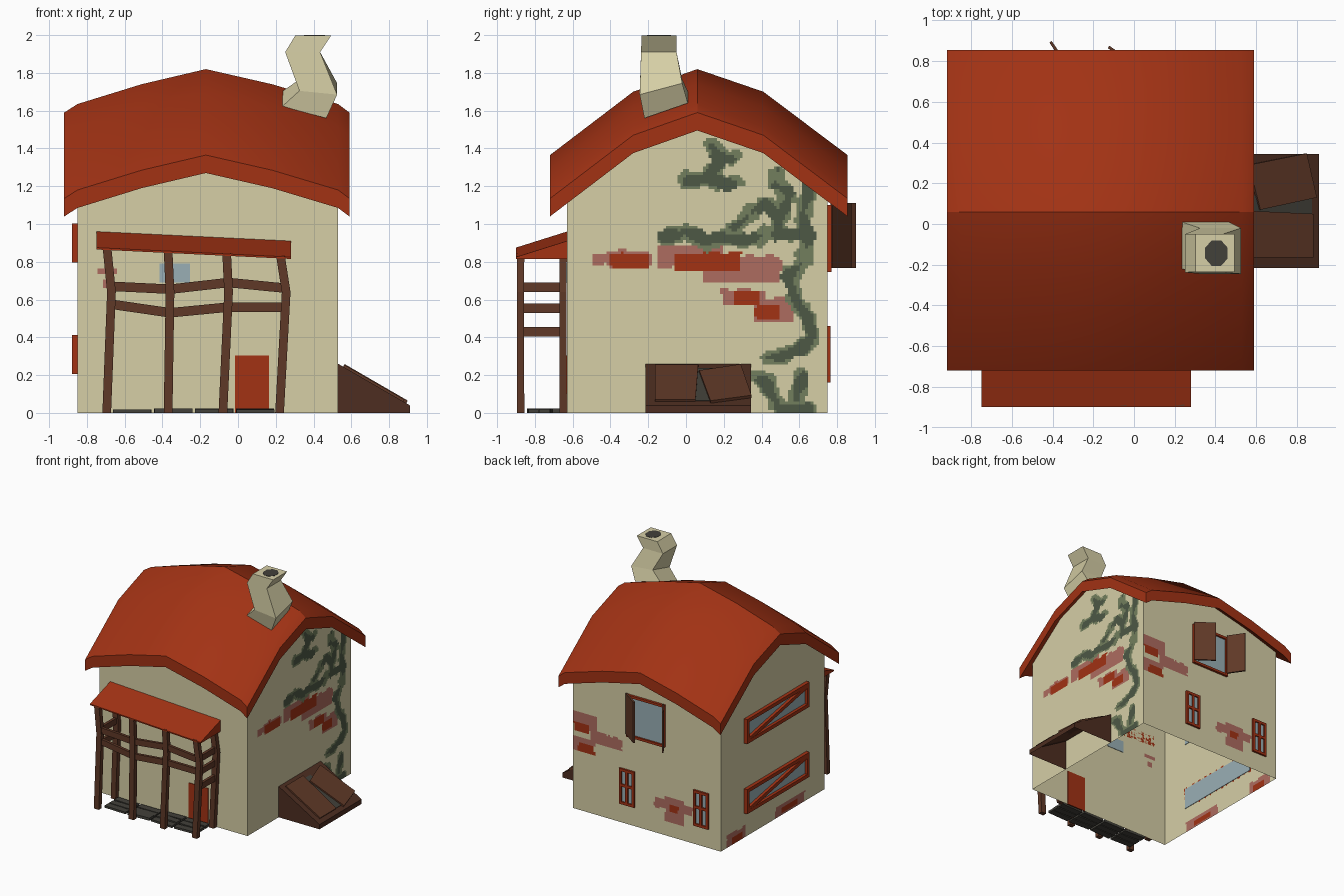
import bpy, bmesh, math, random
from mathutils import Vector, Matrix, noise

if "Cube" in bpy.data.objects:
    bpy.data.objects.remove(bpy.data.objects["Cube"])
random.seed(4)

def material(name, r, g, b):
    m = bpy.data.materials.new(name)
    m.diffuse_color = (r, g, b, 1)
    m.use_nodes = True
    m.node_tree.nodes["Principled BSDF"].inputs["Base Color"].default_value = m.diffuse_color
    return m

CREAM = material("cream plaster", .67, .62, .38)
RED = material("roof red", .36, .032, .007)
WOOD = material("brown wood", .115, .04, .02)
DARK = material("dark wood", .075, .027, .015)
GLASS = material("grey blue glass", .32, .43, .46)
PALE = material("worn brick", .42, .15, .115)
SAGE = material("sage leaf", .17, .21, .11)
LEAF = material("dark leaf", .075, .098, .06)
COAL = material("charcoal", .055, .052, .042)

X, Y, Z = Vector((1, 0, 0)), Vector((0, 1, 0)), Vector((0, 0, 1))

def finish(name, bm, *mats, smooth=False, recalc=True):
    if recalc:
        bmesh.ops.recalc_face_normals(bm, faces=bm.faces)
    me = bpy.data.meshes.new(name)
    bm.to_mesh(me)
    bm.free()
    for m in mats:
        me.materials.append(m)
    ob = bpy.data.objects.new(name, me)
    bpy.context.collection.objects.link(ob)
    if smooth:
        bpy.context.view_layer.objects.active = ob
        ob.select_set(True)
        bpy.ops.object.shade_smooth_by_angle(angle=math.radians(30))
        ob.select_set(False)
    return ob

def loft(bm, rings):
    """Join equal rings of points with side faces and two caps."""
    vs = [[bm.verts.new(p) for p in r] for r in rings]
    n = len(vs[0])
    for a, b in zip(vs, vs[1:]):
        for i in range(n):
            j = (i + 1) % n
            bm.faces.new((a[i], a[j], b[j], b[i]))
    bm.faces.new(vs[0][::-1])
    bm.faces.new(vs[-1])

def sweep(bm, pts, s, t):
    """Beam through points; s and t are the half-size vectors of its section."""
    loft(bm, [[Vector(p) + a * s + b * t for a, b in ((-1, -1), (1, -1), (1, 1), (-1, 1))] for p in pts])

def beam(bm, p, q, side, w, h):
    p, q = Vector(p), Vector(q)
    t = (q - p).normalized().cross(side).normalized()
    sweep(bm, (p, q), side * w / 2, t * h / 2)

def box(bm, lo, hi):
    c, d = (Vector(lo) + Vector(hi)) / 2, (Vector(hi) - Vector(lo)) / 2
    sweep(bm, ((c.x, c.y, lo[2]), (c.x, c.y, hi[2])), X * d.x, Y * d.y)

def interp(v, knots):
    for (a, fa), (b, fb) in zip(knots, knots[1:]):
        if v <= b:
            return fa + (fb - fa) * (v - a) / (b - a)
    return knots[-1][1]

# Roof: sagging in both directions
RX = [(-.92, .23), (-.85, .185), (-.51, .08), (-.17, 0), (.18, .08), (.53, .185), (.59, .23)]
RY = [(-.72, .455), (-.28, .12), (.06, 0), (.41, .12), (.855, .455)]
def roof_z(x, y):
    return 1.82 - interp(x, RX) - interp(y, RY)

bm = bmesh.new()
nx, ny = len(RX), len(RY)
V = {(i, j, k): bm.verts.new((RX[i][0], RY[j][0], roof_z(RX[i][0], RY[j][0]) - .095 * k))
     for i in range(nx) for j in range(ny) for k in (0, 1)}
for k in (0, 1):
    for i in range(nx - 1):
        for j in range(ny - 1):
            bm.faces.new([V[i + a, j + b, k] for a, b in ((0, 0), (1, 0), (1, 1), (0, 1))])
for i in range(nx - 1):
    for j in (0, ny - 1):
        bm.faces.new((V[i, j, 0], V[i + 1, j, 0], V[i + 1, j, 1], V[i, j, 1]))
for j in range(ny - 1):
    for i in (0, nx - 1):
        bm.faces.new((V[i, j, 0], V[i, j + 1, 0], V[i, j + 1, 1], V[i, j, 1]))
finish("roof", bm, RED, smooth=True)

# Painted wear: rectangles (u0, u1, z0, z1) of worn brick and bare red brick, vines as paths
BRICK = {
    "right": ([(-.5, -.18, .785, .84), (-.42, -.19, .765, .86), (-.15, .2, .77, .88), (.08, .5, .69, .83),
               (.19, .42, .57, .65), (.36, .57, .48, .61)],
              [(-.4, -.2, .765, .845), (-.06, .29, .75, .845), (.25, .39, .57, .645), (.37, .5, .5, .57)]),
    "back": ([(.3, .53, .69, .82), (.07, .36, .6, .7), (.33, .53, .5, .62), (-.59, -.22, .22, .3), (-.5, -.32, .12, .33)],
             [(.38, .53, .66, .74), (.33, .48, .5, .57), (-.46, -.36, .21, .27)]),
    "left": ([(.42, .67, 0, .1), (-.36, .02, 0, .09)], [(.47, .6, 0, .06), (-.28, -.05, .01, .06)]),
    "front": ([(-.75, -.64, .735, .765), (-.72, -.68, .66, .7)], []),
}
VINES = [[(.14, 1.41), (.18, 1.33), (.1, 1.24), (0, 1.22)], [(.15, 1.36), (.25, 1.35)], [(.1, 1.24), (.26, 1.22)],
         [(-.12, .93), (0, .96), (.1, .91), (.2, .93), (.33, .91), (.46, .95), (.62, .94)],
         [(.25, .98), (.36, 1.07), (.43, 1.1), (.5, 1.04), (.48, .94)], [(.48, 1.27), (.48, 1.2), (.55, 1.16), (.5, 1.05)],
         [(.65, 1.2), (.62, 1.05), (.65, .95), (.62, .8), (.54, .72), (.58, .6), (.65, .5), (.67, .4), (.6, .33), (.43, .29)],
         [(.4, .19), (.47, .08), (.5, .02), (.64, .02)], [(.62, .2), (.58, .07)]]

def path_distance(p, path):
    best = 9
    for a, b in zip(path, path[1:]):
        a, b = Vector(a), Vector(b)
        f = max(0, min(1, (p - a).dot(b - a) / (b - a).length_squared))
        best = min(best, (p - a - f * (b - a)).length)
    return best

def paint(wall, u, z):
    n = noise.noise(Vector((u * 16, z * 16, 3)))
    if wall == "right" and u > -.25:
        d = min(path_distance(Vector((u, z)), v) for v in VINES)
        if d < .043 + .03 * n:
            m = noise.noise(Vector((u * 9, z * 9, 8)))
            return 4 if d < .027 + .05 * m else 3
    pale, bare = BRICK[wall]
    for rects, index in ((bare, 2), (pale, 1)):
        for a, b, c, e in rects:
            if a - .02 * n < u < b + .02 * n and c - .01 * n < z < e + .01 * n:
                return index
    return 0

# Walls: open-bottomed sheets rising into the roof, coloured by rule
WALLS = {"front": lambda u: (u, -.63), "back": lambda u: (u, .75),
         "left": lambda u: (-.85, u), "right": lambda u: (.53, u)}
STEP = .015
for wall, place in WALLS.items():
    u0 = -.85 if wall in ("front", "back") else -.63
    bm, cache = bmesh.new(), {}
    def vert(i, j):
        x, y = place(u0 + i * STEP)
        z = min(j * STEP, roof_z(x, y) - .05)
        key = (i, round(z, 4))
        if key not in cache:
            cache[key] = bm.verts.new((x, y, z))
        return cache[key]
    for i in range(92):
        for j in range(120):
            ring = list(dict.fromkeys((vert(i, j), vert(i + 1, j), vert(i + 1, j + 1), vert(i, j + 1))))
            if len(ring) > 2:
                if wall in ("back", "left"):
                    ring.reverse()
                f = bm.faces.new(ring)
                f.material_index = paint(wall, u0 + (i + .5) * STEP, (j + .5) * STEP)
    finish(wall + "_wall", bm, CREAM, PALE, RED, SAGE, LEAF, recalc=False)

# Crooked chimney: x left, x right, y front, y back, z front-left, tilt in x, tilt in y
bm = bmesh.new()
loft(bm, [[(a, c, z), (b, c, z + tx), (b, d, z + tx + ty), (a, d, z + ty)] for a, b, c, d, z, tx, ty in (
    (.235, .467, -.22, .01, 1.623, -.063, .08), (.325, .525, -.245, -.02, 1.705, -.02, .06),
    (.25, .435, -.238, -.05, 1.91, 0, 0), (.303, .493, -.235, -.05, 1.998, 0, 0))])
finish("chimney", bm, CREAM)
bm = bmesh.new()
loft(bm, [[(.405 + .06 * math.cos(a), -.143 + .068 * math.sin(a), z)
           for a in (math.pi / 8 + k * math.pi / 4 for k in range(8))] for z in (1.995, 2.0)])
finish("chimney_hole", bm, COAL)

# Porch: wedge roof, bent posts, rails and planks
bm = bmesh.new()
loft(bm, [[(x, -.9, .865 + s), (x, -.9, .875 + s), (x, -.63, .96 + s), (x, -.63, .865 + s)]
          for x, s in ((-.75, 0), (.28, -.05))])
finish("porch_roof", bm, RED)
POSTS = [(-.695, -.67, -.693), (-.37, -.36, -.37), (-.08, -.05, -.06), (.22, .255, .225)]
bm = bmesh.new()
for i, (a, b, c) in enumerate(POSTS):
    for y in (-.875, -.65) if i in (0, 3) else (-.875,):
        sweep(bm, ((a, y, 0), (b, y - .002, .64), (c, y, .87 - .013 * i)), X * .023, Y * .019)
finish("porch_posts", bm, WOOD)
bm = bmesh.new()
for heights in ((.67, .655, .69, .66), (.575, .53, .56, .56)):
    for i in range(3):
        beam(bm, (POSTS[i][1], -.875, heights[i]), (POSTS[i + 1][1], -.875, heights[i + 1]), Y, .024, .05)
for x, zs in ((-.675, (.665, .555)), (.245, (.665, .555, .43))):
    for z in zs:
        beam(bm, (x, -.875, z), (x, -.65, z), X, .024, .05)
finish("porch_rails", bm, WOOD)
bm = bmesh.new()
for i in range(4):
    for j in range(3):
        c = Vector((-.56 + i * .217, -.81 + j * .064, 0))
        s = Matrix.Rotation(random.uniform(-.06, .06), 3, 'Z') @ X
        sweep(bm, (c, c + Z * random.uniform(.016, .024)), s * .1, Z.cross(s) * .028)
finish("porch_planks", bm, COAL)

# Front door and front window
bm = bmesh.new()
box(bm, (-.015, -.635, 0), (.165, -.626, .305))
finish("front_door", bm, RED)
bm = bmesh.new()
box(bm, (-.415, -.634, .69), (-.255, -.626, .79))
finish("front_glass", bm, GLASS)

# Framed windows on the back and left walls
def window(name, wall, u0, u1, z0, z1, depth, bars, w=.025):
    back = wall == "back"
    P = (lambda u, z: Vector((u, .75 + depth / 2, z))) if back else (lambda u, z: Vector((-.85 - depth / 2, u, z)))
    side, h = (Y if back else X), w / 2
    bm = bmesh.new()
    for z in (z0 + h, z1 - h):
        beam(bm, P(u0, z), P(u1, z), side, depth, w)
    for u in (u0 + h, u1 - h):
        beam(bm, P(u, z0), P(u, z1), side, depth, w)
    for a, b in bars:
        beam(bm, P(*a), P(*b), side, depth * .9, w)
    finish(name + "_frame", bm, RED)
    bm = bmesh.new()
    if back:
        box(bm, (u0 + h, .746, z0 + h), (u1 - h, .755, z1 - h))
    else:
        box(bm, (-.855, u0 + h, z0 + h), (-.846, u1 - h, z1 - h))
    finish(name + "_glass", bm, GLASS)

for name, z in (("left_lower_window", .205), ("left_upper_window", .795)):
    window(name, "left", -.39, .44, z, z + .207, .03, [((.41, z + .03), (-.36, z + .177))], .03)
for name, u in (("back_lower_window_a", -.05), ("back_lower_window_b", -.74)):
    window(name, "back", u, u + .14, .16, .46, .016,
           [((u + .07, .17), (u + .07, .45)), ((u + .01, .32), (u + .13, .32))], .022)
window("back_upper_window", "back", -.335, .02, .745, 1.1, .02, [], .02)
bm = bmesh.new()
for a, b in (((.015, .77), (-.125, .87)), ((-.325, .77), (-.41, .895))):
    p, q = Vector((*a, .94)), Vector((*b, .94))
    beam(bm, p, q, (q - p).normalized().cross(Z), .014, .345)
finish("back_shutters", bm, WOOD)

# Cellar hatch: hollow wedge with two lids, one askew
bm = bmesh.new()
loft(bm, [[(.53, y, 0), (.53, y, .26), (.91, y, .04), (.91, y, 0)] for y in (-.215, .345)])
bmesh.ops.recalc_face_normals(bm, faces=bm.faces)
hidden = [f for f in bm.faces if f.normal.z < -.5 or f.normal.x < -.5]
bmesh.ops.delete(bm, geom=hidden, context='FACES')
finish("hatch_frame", bm, DARK, recalc=False)
def slope(y, t, h):
    return (.53 + .38 * t + .5 * h, y, .26 - .22 * t + .866 * h)
for name, mat, h, quad in (
        ("hatch_gap", COAL, .004, [(.03, .12), (.14, .12), (.14, .9), (.03, .9)]),
        ("hatch_lid_straight", WOOD, .012, [(-.165, .07), (.065, .07), (.05, .91), (-.165, .91)]),
        ("hatch_lid_askew", WOOD, .016, [(.07, .22), (.29, .07), (.347, .82), (.13, .95)])):
    bm = bmesh.new()
    loft(bm, [[slope(y, t, k) for y, t in quad] for k in (0, h)])
    finish(name, bm, mat)
